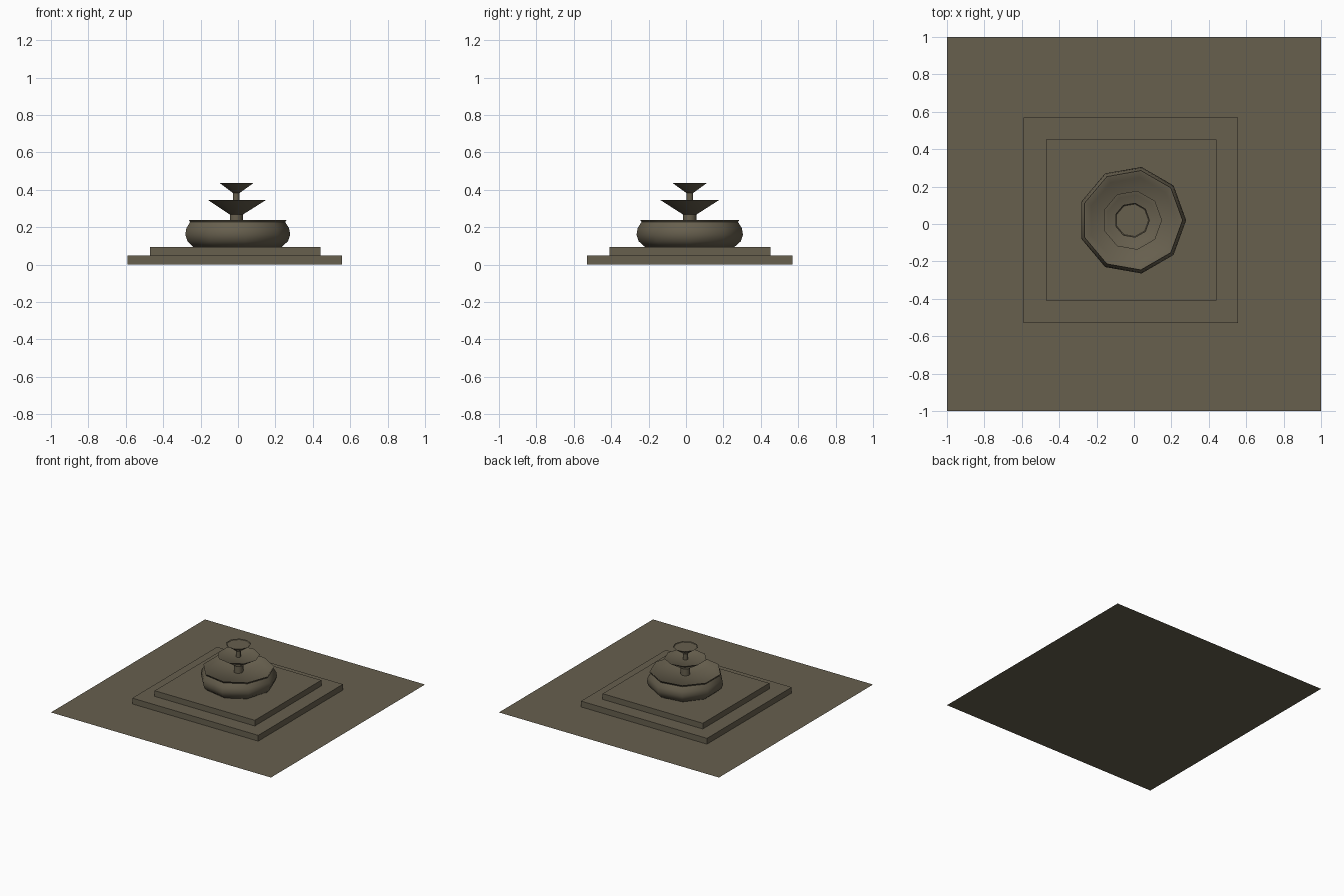
import bpy, bmesh, math

if "Cube" in bpy.data.objects:
    bpy.data.objects.remove(bpy.data.objects["Cube"])

CX, CY = -0.01, 0.02   # fountain axis
SIDES = 9

stone = bpy.data.materials.new("weathered_stone")
stone.diffuse_color = (0.135, 0.115, 0.076, 1)
stone.use_nodes = True
stone.node_tree.nodes["Principled BSDF"].inputs["Base Color"].default_value = stone.diffuse_color


def finish(bm, name, smooth=None):
    me = bpy.data.meshes.new(name)
    bm.to_mesh(me)
    bm.free()
    ob = bpy.data.objects.new(name, me)
    bpy.context.collection.objects.link(ob)
    me.materials.append(stone)
    if smooth:
        bpy.ops.object.select_all(action='DESELECT')
        ob.select_set(True)
        bpy.context.view_layer.objects.active = ob
        bpy.ops.object.shade_smooth_by_angle(angle=math.radians(smooth))
    return ob


def slab(name, x0, x1, y0, y1, z0, z1):
    bm = bmesh.new()
    bmesh.ops.create_cube(bm, size=1)
    for v in bm.verts:
        v.co = (x1 if v.co.x > 0 else x0,
                y1 if v.co.y > 0 else y0,
                z1 if v.co.z > 0 else z0)
    return finish(bm, name)


def lathe(name, profile, smooth=45):
    """Nine-sided turned part; profile runs from the bottom outside to the inner floor."""
    bm = bmesh.new()
    rings = []
    for r, z in profile:
        rings.append([bm.verts.new((CX + r * math.cos(math.tau * i / SIDES),
                                    CY + r * math.sin(math.tau * i / SIDES), z))
                      for i in range(SIDES)])
    for a, b in zip(rings, rings[1:]):
        for i in range(SIDES):
            j = (i + 1) % SIDES
            bm.faces.new((a[i], a[j], b[j], b[i]))
    bm.faces.new(rings[-1])
    bm.faces.new(rings[0][::-1])
    return finish(bm, name, smooth)


# paved ground sheet
bm = bmesh.new()
bmesh.ops.create_grid(bm, x_segments=1, y_segments=1, size=1)
finish(bm, "paving")

# square steps
slab("lower_step", -0.59, 0.555, -0.53, 0.57, 0.0, 0.048)
slab("upper_step", -0.47, 0.44, -0.41, 0.453, 0.048, 0.095)

# bulging main basin with a hollow top
lathe("basin", [(0.243, 0.095), (0.277, 0.125), (0.289, 0.16), (0.283, 0.195),
                (0.262, 0.228), (0.27, 0.24), (0.262, 0.24), (0.232, 0.212)])

# stems and upper bowls
lathe("lower_stem", [(0.036, 0.21), (0.036, 0.275)])
lathe("middle_bowl", [(0.036, 0.268), (0.16, 0.346), (0.157, 0.346), (0.138, 0.334)])
lathe("upper_stem", [(0.018, 0.33), (0.018, 0.39)])
lathe("top_bowl", [(0.018, 0.383), (0.095, 0.438), (0.093, 0.438), (0.088, 0.433)])
